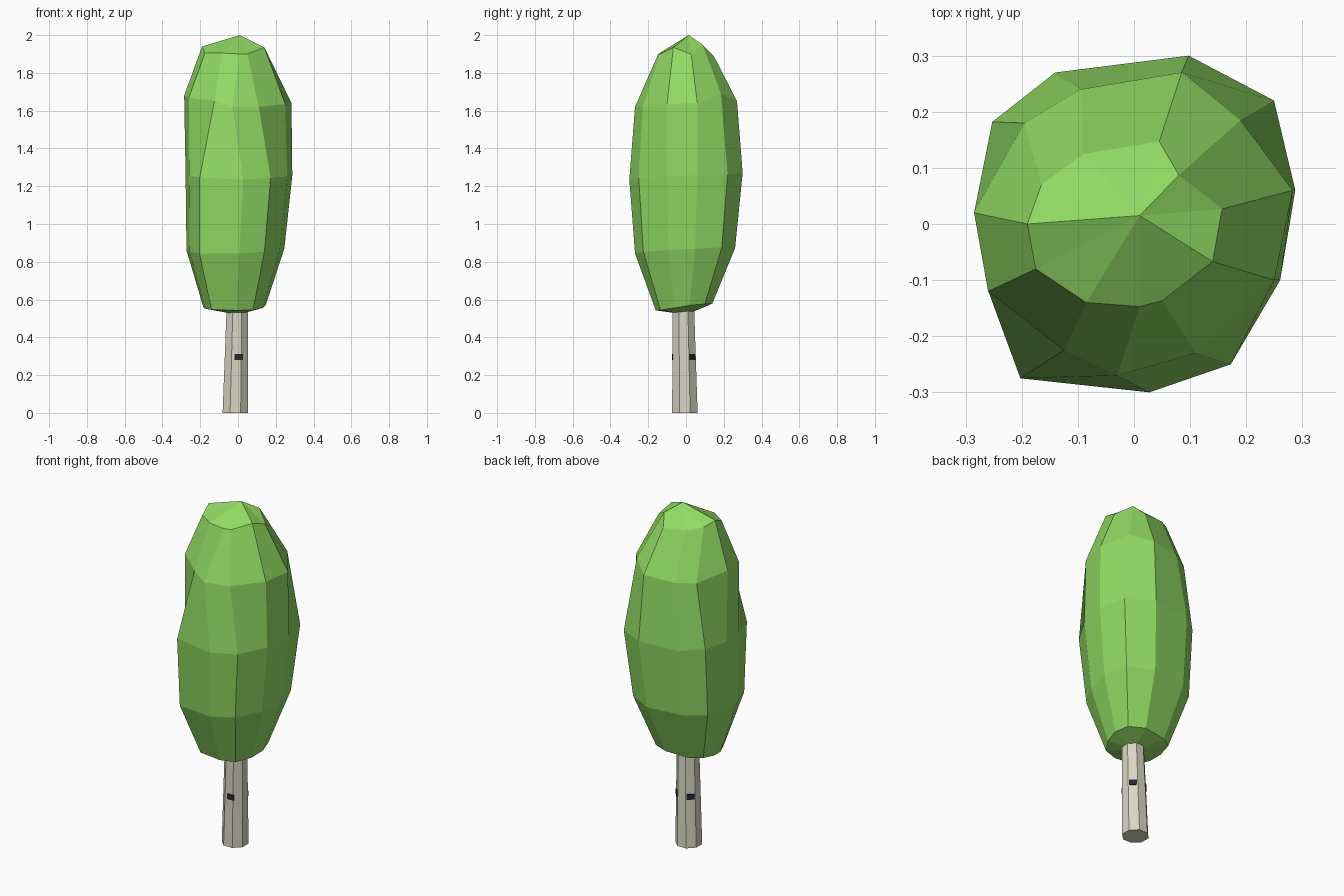
import bpy, bmesh, math, random
from mathutils import Matrix

if "Cube" in bpy.data.objects:
    bpy.data.objects.remove(bpy.data.objects["Cube"])

random.seed(4)

def material(name, rgb):
    m = bpy.data.materials.new(name)
    m.diffuse_color = (*rgb, 1)
    m.use_nodes = True
    m.node_tree.nodes["Principled BSDF"].inputs["Base Color"].default_value = m.diffuse_color
    return m

GREEN = material("leaf green", (0.28, 0.70, 0.125))
BARK = material("pale bark", (0.69, 0.675, 0.55))
DARK = material("dark bark mark", (0.018, 0.02, 0.03))

def add_object(name, bm, mat):
    bmesh.ops.recalc_face_normals(bm, faces=bm.faces)
    me = bpy.data.meshes.new(name)
    bm.to_mesh(me)
    bm.free()
    me.materials.append(mat)
    ob = bpy.data.objects.new(name, me)
    bpy.context.collection.objects.link(ob)
    return ob

def loft(name, rings, mat, low=None, high=None):
    """Skin closed rings; close each end with a fan to a point or a flat cap."""
    bm = bmesh.new()
    vs = [[bm.verts.new(p) for p in r] for r in rings]
    n = len(vs[0])
    for a, b in zip(vs, vs[1:]):
        for i in range(n):
            j = (i + 1) % n
            bm.faces.new((a[i], a[j], b[j], b[i]))
    for ring, tip in ((vs[0], low), (vs[-1], high)):
        if tip is None:
            bm.faces.new(ring)
        else:
            t = bm.verts.new(tip)
            for i in range(n):
                bm.faces.new((ring[i], ring[(i + 1) % n], t))
    return add_object(name, bm, mat)

# Foliage: irregular waist outline, shrunk to fit the lower levels
WAIST = [(-.28, .02), (-.262, -.12), (-.205, -.275), (.025, -.30), (.17, -.25),
         (.258, -.10), (.285, .06), (.247, .22), (.095, .30), (-.143, .27), (-.255, .182)]
SHOULDER = [(-.285, .02, 1.68), (-.26, -.12, 1.67), (-.125, -.225, 1.65), (-.03, -.27, 1.62),
            (.11, -.23, 1.62), (.25, -.10, 1.635), (.283, .06, 1.64), (.19, .185, 1.69),
            (.085, .27, 1.65), (-.095, .24, 1.64), (-.195, .18, 1.64)]
CROWN = [(-.19, 0, 1.94), (-.175, -.08, 1.905), (-.085, -.14, 1.905), (.01, -.147, 1.90),
         (.05, -.137, 1.90), (.14, -.067, 1.935), (.157, .027, 1.90), (.08, .087, 1.95),
         (.045, .147, 1.89), (-.09, .125, 1.90), (-.165, .07, 1.92)]
# z, x min, x max, y min, y max
LEVELS = [(.562, -.185, .145, -.16, .14), (.862, -.275, .243, -.27, .26),
          (1.255, -.28, .285, -.30, .30)]
rings = []
for z, x0, x1, y0, y1 in LEVELS:
    rings.append([((x0 + x1) / 2 + x / .2825 * (x1 - x0) / 2,
                   (y0 + y1) / 2 + y / .30 * (y1 - y0) / 2,
                   z + .05 * y + random.uniform(-.006, .006)) for x, y in WAIST])
loft("foliage", rings + [SHOULDER, CROWN], GREEN, low=(0, 0, .52), high=(.01, .015, 2))

# Trunk: tapered, eight sided
def trunk_ring(cx, cy, r, z):
    return [(cx + r * math.cos(math.radians(45 * k + 22.5)),
             cy + r * math.sin(math.radians(45 * k + 22.5)), z) for k in range(8)]

loft("trunk", [trunk_ring(-.014, -.006, .073, 0),
               trunk_ring(-.003, -.014, .061, .58)], BARK)

# Bark marks: thin plates on three of the trunk's flat sides
for ang, slide in ((-90, .011), (45, 0), (135, 0)):
    spin = Matrix.Rotation(math.radians(ang), 4, 'Z')
    place = Matrix.Translation((-.009, -.010, .295)) @ spin @ Matrix.Translation((.0622, slide, 0))
    bm = bmesh.new()
    bmesh.ops.create_cube(bm, size=1)
    bmesh.ops.scale(bm, vec=(.006, .042, .032), verts=bm.verts)
    bmesh.ops.transform(bm, matrix=place, verts=bm.verts)
    add_object("bark_mark", bm, DARK)
